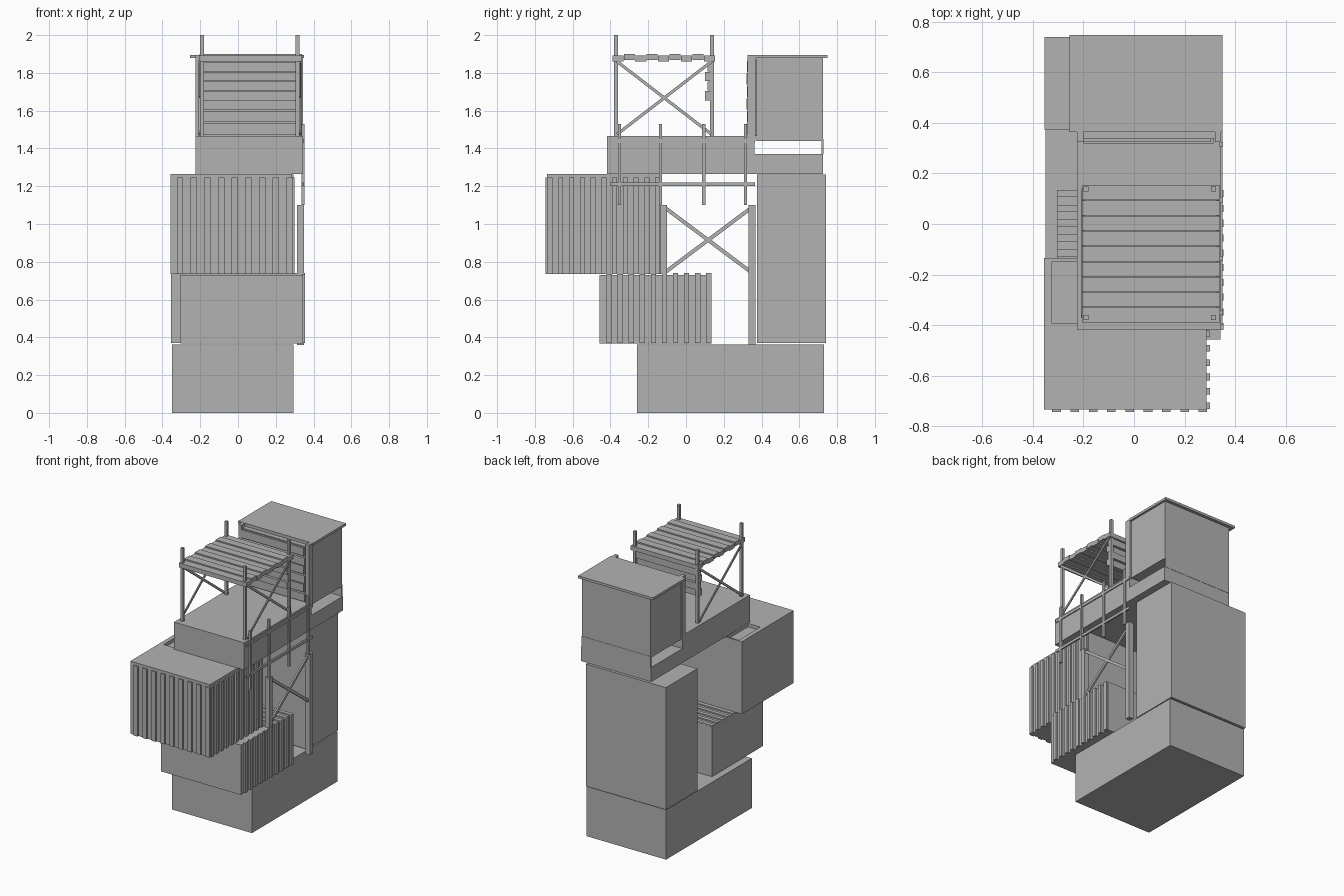
import bpy, bmesh, math
from mathutils import Matrix, Vector

mat = bpy.data.materials.new("plain grey")
mat.diffuse_color = (0.45, 0.45, 0.45, 1)


def make(name, boxes):
    """One object from boxes (x0,x1,y0,y1,z0,z1) or ready 4x4 matrices of a unit cube."""
    bm = bmesh.new()
    for b in boxes:
        if not isinstance(b, Matrix):
            x0, x1, y0, y1, z0, z1 = b
            b = (Matrix.Translation(((x0 + x1) / 2, (y0 + y1) / 2, (z0 + z1) / 2))
                 @ Matrix.Diagonal((x1 - x0, y1 - y0, z1 - z0, 1)))
        bmesh.ops.create_cube(bm, size=1, matrix=b)
    me = bpy.data.meshes.new(name)
    bm.to_mesh(me)
    bm.free()
    me.materials.append(mat)
    ob = bpy.data.objects.new(name, me)
    bpy.context.collection.objects.link(ob)
    return ob


def strut(x, y0, z0, y1, z1, tx, w):
    """Diagonal bar in the yz plane."""
    d = Vector((0, y1 - y0, z1 - z0))
    return (Matrix.Translation((x, (y0 + y1) / 2, (z0 + z1) / 2))
            @ Matrix.Rotation(math.atan2(d.z, d.y), 4, 'X')
            @ Matrix.Diagonal((tx, d.length, w, 1)))


def cross(x, y0, y1, z0, z1, tx=0.012, w=0.02):
    return [strut(x, y0, z0, y1, z1, tx, w), strut(x + 0.003, y0, z1, y1, z0, tx, w)]


# stacked main blocks
make("base_block", [(-0.35, 0.295, -0.26, 0.73, 0, 0.363)])
make("tall_back_block", [(-0.355, 0.293, 0.375, 0.74, 0.37, 1.263)])

# lower container with ribs on its right side and top
make("lower_container", [(-0.305, 0.343, -0.457, 0.135, 0.367, 0.731)])
ribs = []
for i in range(10):
    y = 0.12 - i * 0.0585
    ribs.append((0.34, 0.355, y - 0.014, y + 0.014, 0.37, 0.735))
    if i < 5:
        ribs.append((-0.305, 0.355, y - 0.014, y + 0.014, 0.725, 0.74))
make("lower_container_ribs", ribs)

# upper container, with a shallow recess in the roof
make("upper_container", [(-0.357, 0.287, -0.735, -0.135, 0.735, 1.24)])
make("upper_container_roof", [(-0.357, 0.287, -0.735, -0.395, 1.24, 1.265),
                              (-0.357, -0.325, -0.395, -0.135, 1.24, 1.265),
                              (-0.325, -0.225, -0.148, -0.135, 1.24, 1.265),
                              (-0.225, 0.287, -0.395, -0.135, 1.24, 1.265)])
make("upper_container_front_ribs",
     [(-0.307 + i * 0.0725 - 0.017, -0.307 + i * 0.0725 + 0.017, -0.745, -0.73, 0.735, 1.245)
      for i in range(9)])
make("upper_container_side_ribs",
     [(0.28, 0.30, -0.72 + i * 0.057 - 0.013, -0.72 + i * 0.057 + 0.013, 0.735, 1.245)
      for i in range(11)])

# wide deck and the plinth under the hut
make("deck", [(-0.225, 0.343, -0.418, 0.362, 1.266, 1.465)])
make("hut_plinth", [(-0.225, 0.343, 0.362, 0.725, 1.266, 1.37)])

# hut: body raised above the plinth, back wall reaching down
make("hut_body", [(-0.222, 0.335, 0.372, 0.725, 1.44, 1.88)])
make("hut_back_wall", [(-0.222, 0.335, 0.718, 0.727, 1.37, 1.45)])
make("hut_roof", [(-0.255, 0.35, 0.365, 0.748, 1.878, 1.896)])
make("hut_front_wall", [(-0.205, 0.325, 0.337, 0.374, 1.465, 1.87)])
make("hut_front_posts", [(-0.225, -0.2, 0.325, 0.367, 1.44, 1.895),
                         (0.32, 0.345, 0.325, 0.367, 1.44, 1.895)])
make("hut_front_planks",
     [(-0.2, 0.315 - 0.01 * (i % 2), 0.319 + 0.005 * (i % 2), 0.34,
       1.475 + i * 0.066, 1.533 + i * 0.066) for i in range(6)])

# lookout tower: posts, cross braces, plank platform, hanging planks
make("tower_posts", [(x - 0.01, x + 0.01, y - 0.01, y + 0.01, 1.46, 2.0)
                     for x in (-0.19, 0.315) for y in (-0.37, 0.138)])
make("tower_braces", cross(-0.204, -0.365, 0.135, 1.475, 1.86, 0.008, 0.016)
     + cross(0.33, -0.365, 0.135, 1.475, 1.86, 0.008, 0.016))
n, w = 9, 0.545 / 9
make("platform_planks",
     [(-0.205, 0.34, -0.39 + i * w, -0.39 + (i + 1) * w - 0.002,
       1.86 + 0.008 * (i % 2), 1.892 + 0.008 * (i % 2)) for i in range(n)])
make("hanging_planks",
     [(-0.2, 0.325, 0.1 + 0.015 * (i % 2), 0.13 + 0.015 * (i % 2),
       1.655 + i * 0.051, 1.703 + i * 0.051) for i in range(4)])

# railing on the right of the deck
make("railing_posts", [(0.336, 0.352, y - 0.009, y + 0.009, 1.1, 1.53)
                       for y in (-0.352, -0.135, 0.095, 0.315)])
make("railing_bars", [(0.338, 0.35, -0.4, 0.365, z - 0.01, z + 0.01) for z in (1.21, 1.44)])

# braced support frame below the deck
make("support_posts", [(0.313, 0.35, -0.135, -0.1, 0.735, 1.1),
                       (0.313, 0.35, 0.33, 0.367, 0.36, 1.1)])
make("support_braces", cross(0.33, -0.11, 0.345, 0.745, 1.085))
